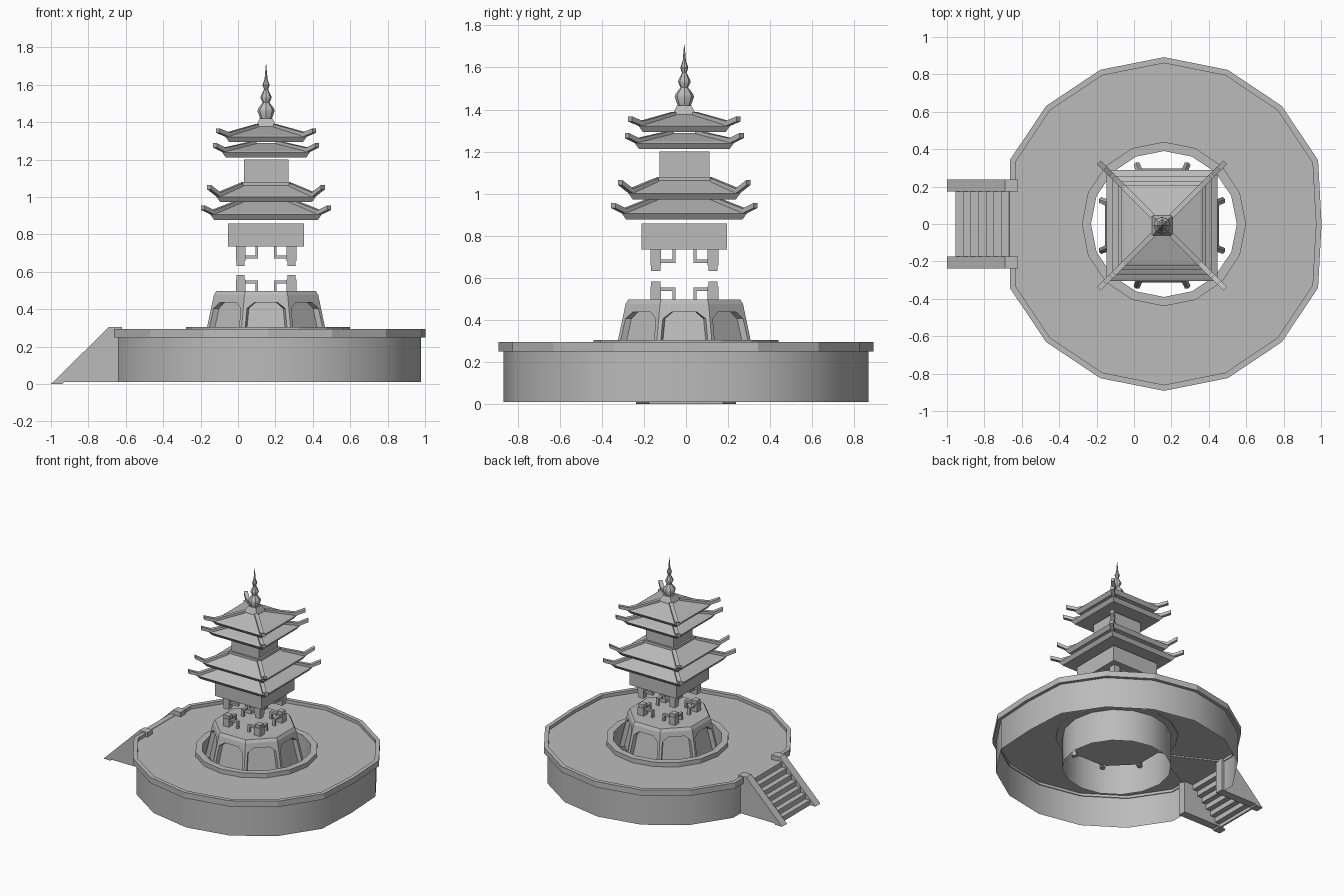
import bpy, bmesh
from math import sin, cos, tan, pi, radians

if "Cube" in bpy.data.objects:
    bpy.data.objects.remove(bpy.data.objects["Cube"], do_unlink=True)

stone = bpy.data.materials.new("grey_stone")
stone.use_nodes = True
GREY = (0.5, 0.5, 0.5, 1)
stone.diffuse_color = GREY
stone.node_tree.nodes["Principled BSDF"].inputs["Base Color"].default_value = GREY

PX, PY = 0.15, -0.008     # tower axis
CX = 0.16                 # terrace axis
CORNERS = [(1, 1), (1, -1), (-1, -1), (-1, 1)]


def skin(name, loops, closed=True, caps=True, smooth=False):
    """Bridge equal-length loops of points into one surface."""
    bm = bmesh.new()
    rows = [[bm.verts.new(p) for p in loop] for loop in loops]
    n = len(rows[0])
    for a, b in zip(rows, rows[1:]):
        for i in range(n if closed else n - 1):
            j = (i + 1) % n
            bm.faces.new((a[i], a[j], b[j], b[i]))
    if caps:
        bm.faces.new(rows[0][::-1])
        bm.faces.new(rows[-1])
    bmesh.ops.remove_doubles(bm, verts=bm.verts, dist=1e-5)
    bmesh.ops.recalc_face_normals(bm, faces=bm.faces)
    mesh = bpy.data.meshes.new(name)
    bm.to_mesh(mesh)
    bm.free()
    mesh.materials.append(stone)
    obj = bpy.data.objects.new(name, mesh)
    bpy.context.scene.collection.objects.link(obj)
    if smooth:
        bpy.ops.object.select_all(action='DESELECT')
        obj.select_set(True)
        bpy.context.view_layer.objects.active = obj
        bpy.ops.object.shade_smooth_by_angle(angle=radians(35))
    return obj


def polygon(r, z, n, x=PX, y=PY, turn=0.0):
    return [(x + r * cos(turn + 2 * pi * i / n), y + r * sin(turn + 2 * pi * i / n), z)
            for i in range(n)]


def square(h, z):
    return [(PX + sx * h, PY + sy * h, z) for sx, sy in CORNERS]


def box(name, x, y, z):
    x, y = sorted(x), sorted(y)
    return skin(name, [[(x[0], y[0], k), (x[1], y[0], k), (x[1], y[1], k), (x[0], y[1], k)]
                       for k in sorted(z)])


def side_prism(name, outline, y0, y1):
    return skin(name, [[(x, y, z) for x, z in outline] for y in (y0, y1)])


# Terrace: sixteen-sided, open at the stairs on the right
def arc(r, z):
    gap_x = CX - r * cos(pi / 8)
    pts = [(gap_x, 0.21, z)]
    for k in range(1, 16):
        a = pi - k * pi / 8
        pts.append((CX + min(r * cos(a), r * 0.945), r * sin(a), z))
    return pts + [(gap_x, -0.21, z)]


def hole(r, z):
    return [(CX + r * cos(pi - k * pi / 8), r * sin(pi - k * pi / 8), z) for k in range(17)]


FLOOR = 0.27
skin("terrace", [arc(0.867, 0.01), arc(0.867, FLOOR), hole(0.39, FLOOR), hole(0.39, 0.01)],
     closed=False, caps=False, smooth=True)
rim = [(0.892, 0.25), (0.892, 0.295), (0.86, 0.295), (0.86, 0.25)]
skin("terrace_rim", list(zip(*[arc(r, z) for r, z in rim])))
curb = [(0.39, 0.262), (0.39, 0.305), (0.439, 0.305), (0.439, 0.262), (0.39, 0.262)]
skin("well_curb", [polygon(r, z, 16, CX, 0) for r, z in curb], caps=False)
landing = [(-0.69, 0.2), (-0.69, -0.2), (-0.641, -0.21), (CX - 0.39, 0), (-0.641, 0.21)]
skin("landing", [[(x, y, z) for x, y in landing] for z in (FLOOR - 0.01, FLOOR)])

# Stairs
cheek = [(-1, 0), (-0.69, 0.305), (-0.62, 0.305), (-0.62, 0.01), (-0.93, 0.01), (-0.94, 0)]
for side, s in (("left", 1), ("right", -1)):
    side_prism("stair_cheek_" + side, cheek, s * 0.175, s * 0.238)
steps = []
for i in range(7):
    x = -0.955 + i * 0.041
    steps += [(x, i * 0.039), (x, (i + 1) * 0.039)]
steps.append((-0.668, 0.273))
under = [(x + 0.012, max(0, z - 0.012)) for x, z in reversed(steps)]
side_prism("stair_steps", steps + under, -0.176, 0.176)


# Eight-sided base with an arched recess on each side
def apothem(z):
    return 0.337 - (z - 0.2) * 0.21


def octagon(z, inset=0.0):
    return polygon((apothem(z) - inset) / cos(pi / 8), z, 8, turn=pi / 8)


half = [(0.06, 0.437), (0.102, 0.405), (0.122, 0.2)]
corner = [(apothem(z) * tan(pi / 8), z) for z in (0.2, 0.46)]
right_half = half + corner
arch = right_half + [(-u, z) for u, z in reversed(right_half)]
for k in range(8):
    a = k * pi / 4
    loops = []
    for depth in (0, 0.04):
        loop = []
        for u, z in arch:
            r = apothem(z) - depth
            u *= r / apothem(z)
            loop.append((PX + r * cos(a) - u * sin(a), PY + r * sin(a) + u * cos(a), z))
        loops.append(loop)
    skin("base_arch_%d" % (k + 1), loops)
skin("base_core", [octagon(0.21, 0.03), octagon(0.46, 0.03)])
skin("base_cap", [octagon(0.46), octagon(0.475), octagon(0.497, 0.008)])


# Corner brackets, standing on the base and hanging under the lower storey
def brackets(name, z0, s, block, arm):
    for k, (sx, sy) in enumerate(CORNERS):
        def part(label, u, v, z):
            box("%s_%s_%d" % (name, label, k + 1), [PX + sx * q for q in u],
                [PY + sy * q for q in v], [z0 + s * q for q in z])
        wide, thin, post = (0.11, 0.162), (0.125, 0.147), (0.043, 0.057)
        part("block", wide, wide, (0, block))
        part("cap", (0.114, 0.158), (0.114, 0.158), (block, block + 0.025))
        part("arm_x", (0.043, 0.112), thin, (arm, arm + 0.016))
        part("post_x", post, thin, (0, arm))
        part("arm_y", thin, (0.043, 0.112), (arm, arm + 0.016))
        part("post_y", thin, post, (0, arm))


brackets("lower_bracket", 0.495, 1, 0.063, 0.042)
brackets("upper_bracket", 0.737, -1, 0.08, 0.05)

# Storeys
skin("lower_storey", [square(0.203, 0.735), square(0.203, 0.858)])
skin("upper_storey_sill", [square(0.133, 1.055), square(0.133, 1.08)])
skin("upper_storey", [square(0.119, 1.075), square(0.119, 1.2)])


# Roofs with hip ridges that turn up past the eaves
def roof(name, h, z0, top, z_top, tip, z_tip):
    skin(name, [square(h - 0.02, z0), square(h, z0 + 0.028),
                square(h - 0.015, z0 + 0.036), square(top, z_top)])
    path = [(top, z_top), (h - 0.012, z0 + 0.04), (tip, z_tip - 0.012)]
    w = 0.01
    for k, (sx, sy) in enumerate(CORNERS):
        loops = []
        for d, z in path:
            x, y = PX + sx * d, PY + sy * d
            loops.append([(x + q * sx * w, y - q * sy * w, z + e)
                          for q, e in ((-1, -0.012), (1, -0.012), (1, 0.012), (-1, 0.012))])
        skin("%s_ridge_%d" % (name, k + 1), loops)


roof("roof_1", 0.297, 0.877, 0.10, 0.99, 0.338, 0.955)
roof("roof_2", 0.265, 0.972, 0.132, 1.062, 0.305, 1.065)
roof("roof_3", 0.235, 1.211, 0.06, 1.288, 0.273, 1.288)
roof("roof_4", 0.217, 1.293, 0.05, 1.377, 0.258, 1.367)

# Finial
skin("finial_base", [square(0.056, 1.37), square(0.053, 1.382), square(0.034, 1.42)])
finial = [(0.03, 1.415), (0.046, 1.46), (0.042, 1.474), (0.018, 1.505), (0.03, 1.53),
          (0.028, 1.54), (0.011, 1.575), (0.019, 1.6), (0.008, 1.63), (0.001, 1.71)]
skin("finial", [polygon(r, z, 8) for r, z in finial], smooth=True)
